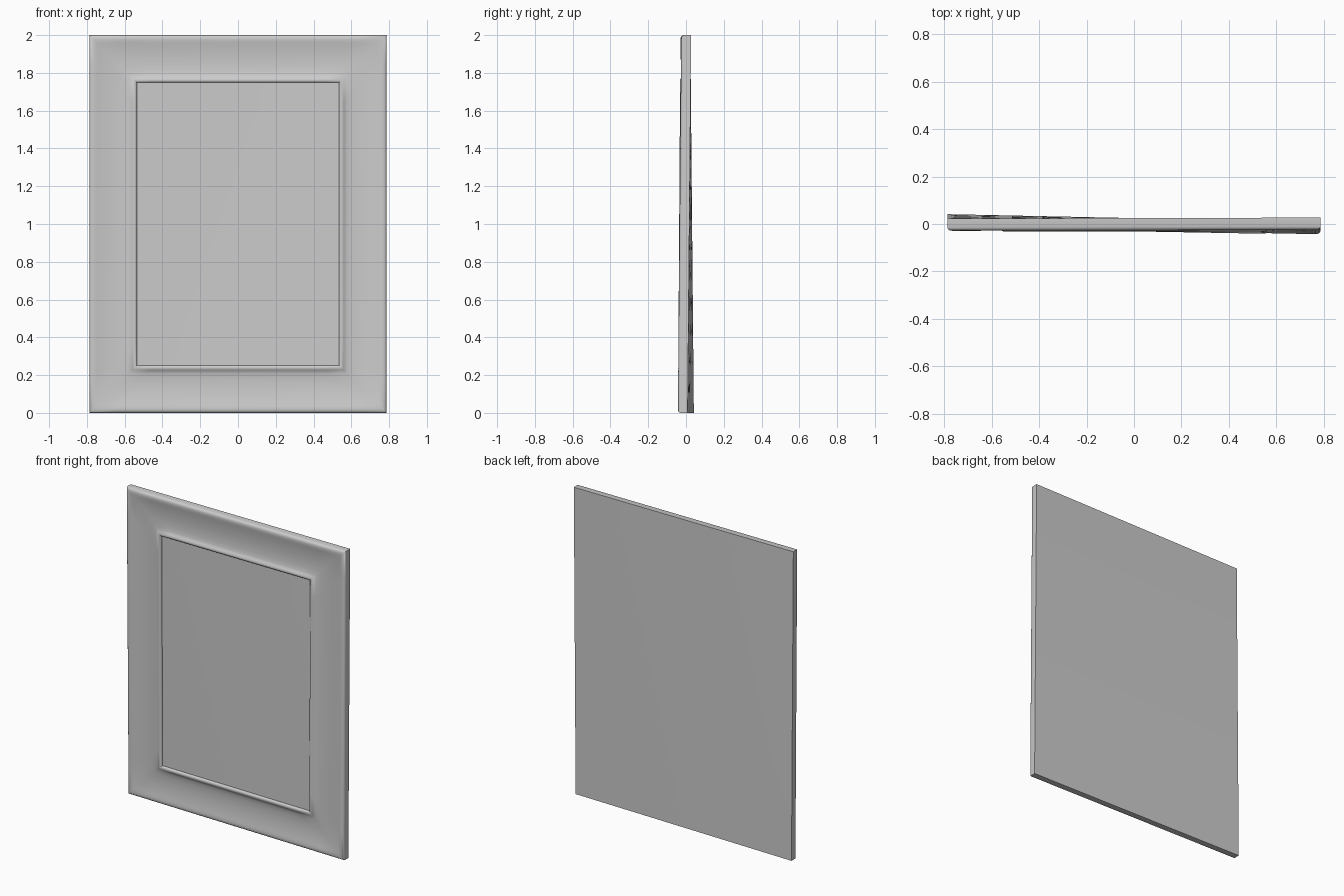
import bpy, bmesh, math

if "Cube" in bpy.data.objects:
    bpy.data.objects.remove(bpy.data.objects["Cube"])

HX, H = 0.787, 2.0      # half width, height
N = 12                  # segments per side


def warp(x, y, z):
    """Slight twist: bottom left leans back, bottom right leans forward."""
    u, t = x / HX, z / H
    return (x, y - 0.0165 * u * (1 - t) + 0.002 * u * t, z)


def ring_points(inset, y):
    x, z0, z1 = HX - inset, inset, H - inset
    corners = [(-x, z0), (x, z0), (x, z1), (-x, z1)]
    pts = []
    for i in range(4):
        a, b = corners[i], corners[(i + 1) % 4]
        for k in range(N):
            f = k / N
            pts.append(warp(a[0] + (b[0] - a[0]) * f, y, a[1] + (b[1] - a[1]) * f))
    return pts


def finish(bm, name, angle):
    me = bpy.data.meshes.new(name)
    bm.to_mesh(me)
    bm.free()
    ob = bpy.data.objects.new(name, me)
    bpy.context.collection.objects.link(ob)
    bpy.ops.object.select_all(action='DESELECT')
    bpy.context.view_layer.objects.active = ob
    ob.select_set(True)
    bpy.ops.object.shade_smooth_by_angle(angle=math.radians(angle))
    return ob


def sheet(name, inset, y, facing_front):
    """Flat twisted sheet spanning the frame at depth y."""
    bm = bmesh.new()
    x, z0, z1 = HX - inset, inset, H - inset
    g = [[bm.verts.new(warp(-x + 2 * x * i / N, y, z0 + (z1 - z0) * j / N))
          for i in range(N + 1)] for j in range(N + 1)]
    for j in range(N):
        for i in range(N):
            q = [g[j][i], g[j][i + 1], g[j + 1][i + 1], g[j + 1][i]]
            bm.faces.new(q if facing_front else q[::-1])
    return finish(bm, name, 30)


# moulding cross-section: (inset from outer edge, depth)
profile = [(0, 0.025), (0, -0.012), (0.002, -0.018), (0.006, -0.023),
           (0.012, -0.026), (0.022, -0.027), (0.035, -0.0255), (0.05, -0.0225),
           (0.08, -0.018), (0.115, -0.0145), (0.15, -0.0135), (0.185, -0.015),
           (0.21, -0.0185), (0.22, -0.022), (0.227, -0.027), (0.235, -0.031),
           (0.243, -0.031), (0.249, -0.027), (0.252, -0.022), (0.252, -0.012)]

bm = bmesh.new()
rings = [[bm.verts.new(p) for p in ring_points(d, y)] for d, y in profile]
for a, b in zip(rings, rings[1:]):
    n = len(a)
    for i in range(n):
        k = (i + 1) % n
        bm.faces.new((a[i], a[k], b[k], b[i]))
finish(bm, "frame_moulding", 40)

# recessed picture panel and flat back
sheet("picture_panel", 0.252, -0.018, True)
sheet("back_board", 0.0, 0.025, False)
